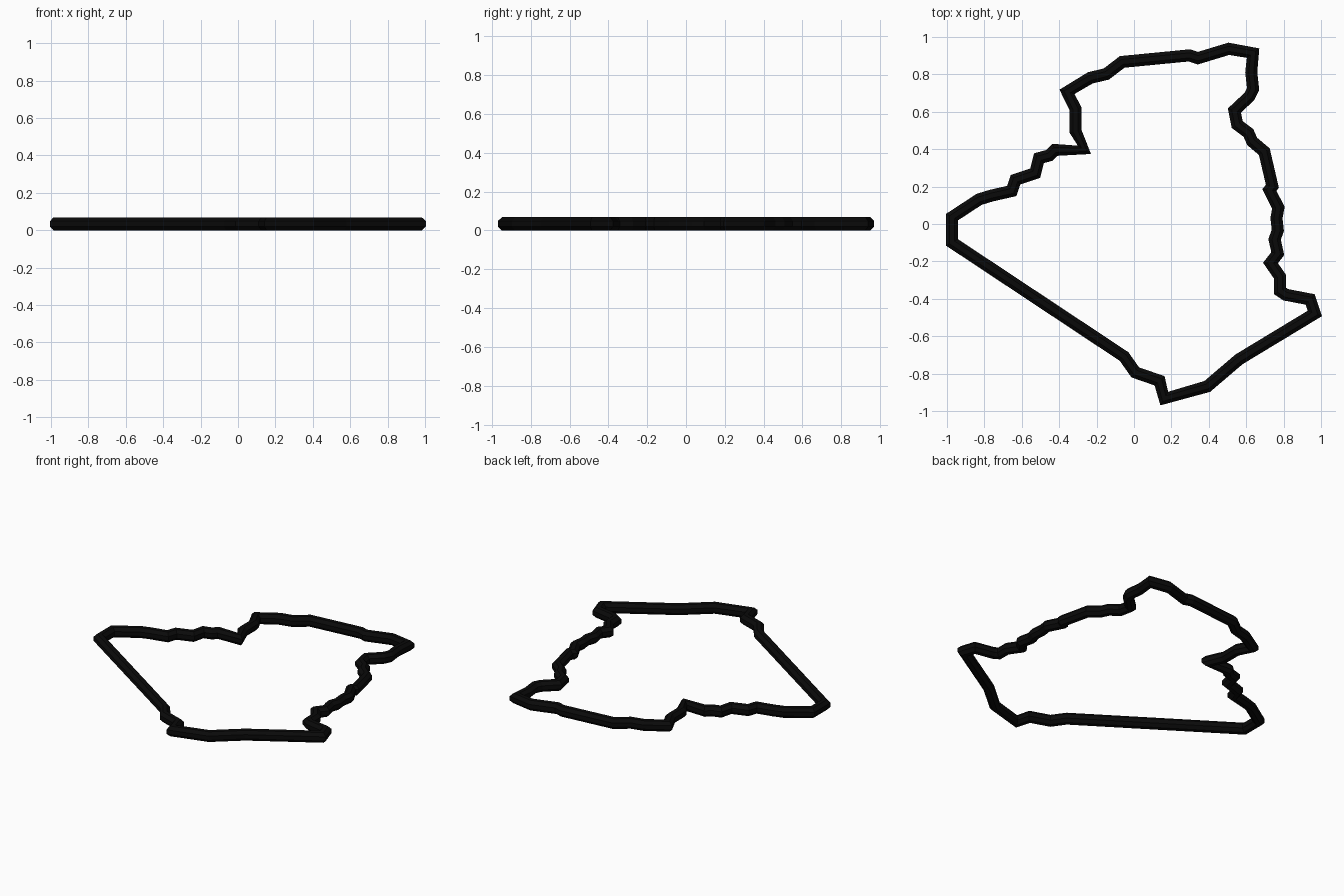
import bpy, math
from mathutils import Vector

if "Cube" in bpy.data.objects:
    bpy.data.objects.remove(bpy.data.objects["Cube"])

R = 0.0345      # tube radius measured to the flats
SIDES = 8

# Centre line of the border, clockwise from the west corner
path = [(-.97, .04), (-.825, .135), (-.76, .155), (-.65, .18), (-.63, .24),
        (-.525, .275), (-.505, .355), (-.45, .37), (-.42, .40), (-.262, .40),
        (-.31, .50), (-.31, .62), (-.355, .71), (-.23, .785), (-.145, .805),
        (-.06, .87), (.30, .905), (.345, .89), (.51, .94), (.64, .917),
        (.63, .815), (.64, .725), (.62, .685), (.54, .61), (.555, .535),
        (.615, .49), (.635, .445), (.70, .39), (.743, .205), (.727, .185),
        (.775, .09), (.765, .035), (.772, -.03), (.755, -.08), (.772, -.155),
        (.733, -.205), (.785, -.28), (.785, -.355), (.815, -.375),
        (.945, -.40), (.97, -.475), (.565, -.72), (.395, -.865),
        (.165, -.93), (.14, -.835), (.01, -.79), (-.05, -.705), (-.97, -.095)]

# Sweep an octagon around the loop, mitred at each corner
pts = [Vector(p) for p in path]
n = len(pts)
rad = R / math.cos(math.pi / SIDES)
verts, faces = [], []
for i, p in enumerate(pts):
    a = (p - pts[i - 1]).normalized()
    b = (pts[(i + 1) % n] - p).normalized()
    t = (a + b).normalized()
    side = Vector((-t.y, t.x))
    stretch = min(1 / max(t.dot(a), 0.3), 1.3)
    for k in range(SIDES):
        ang = 2 * math.pi * (k + 0.5) / SIDES
        q = p + side * (math.cos(ang) * rad * stretch * 0.93)
        verts.append((q.x, q.y, R + math.sin(ang) * rad))
for i in range(n):
    j = (i + 1) % n
    for k in range(SIDES):
        m = (k + 1) % SIDES
        faces.append((i * SIDES + k, i * SIDES + m, j * SIDES + m, j * SIDES + k))

# Centre the outline on the origin
for axis in (0, 1):
    vals = [v[axis] for v in verts]
    mid = (min(vals) + max(vals)) / 2
    verts = [tuple(c - mid if d == axis else c for d, c in enumerate(v)) for v in verts]

mesh = bpy.data.meshes.new("border_outline")
mesh.from_pydata(verts, [], faces)
mesh.update()
obj = bpy.data.objects.new("border_outline", mesh)
bpy.context.collection.objects.link(obj)

# Black finish
mat = bpy.data.materials.new("black")
mat.diffuse_color = (0.003, 0.003, 0.003, 1)
mat.use_nodes = True
mat.node_tree.nodes["Principled BSDF"].inputs["Base Color"].default_value = mat.diffuse_color
mesh.materials.append(mat)
